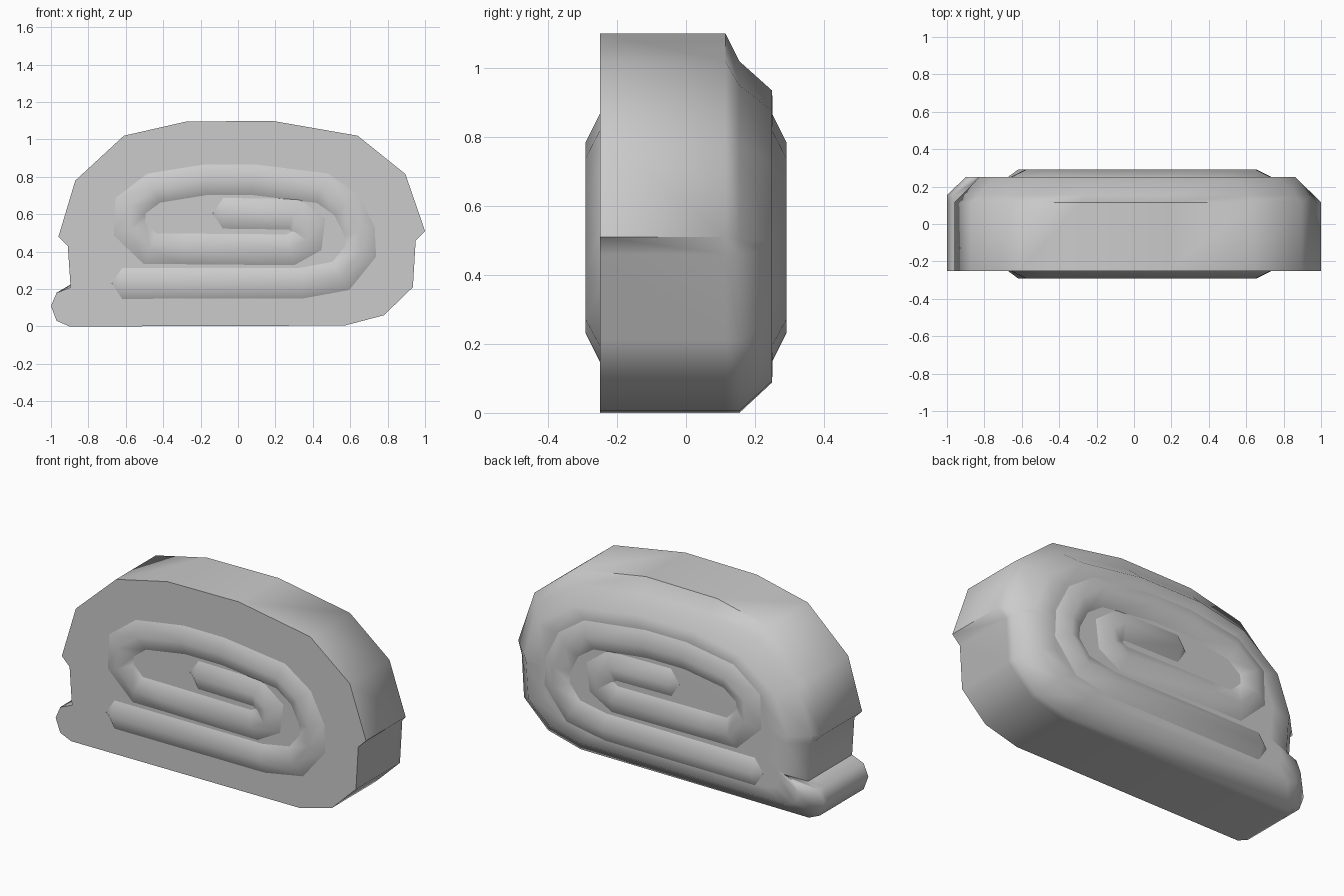
import bpy
import bmesh
import math
from mathutils import Vector

cube = bpy.data.objects.get("Cube")
if cube:
    bpy.data.objects.remove(cube, do_unlink=True)

# One plain grey for the whole model
grey = bpy.data.materials.new("plain_grey")
grey.use_nodes = True
colour = (0.6, 0.6, 0.6, 1)
grey.diffuse_color = colour
grey.node_tree.nodes["Principled BSDF"].inputs["Base Color"].default_value = colour


def finish(bm, name, angle):
    """Turn a bmesh into a named, smooth-shaded object."""
    mesh = bpy.data.meshes.new(name)
    bm.to_mesh(mesh)
    bm.free()
    mesh.materials.append(grey)
    obj = bpy.data.objects.new(name, mesh)
    bpy.context.collection.objects.link(obj)
    bpy.ops.object.select_all(action="DESELECT")
    obj.select_set(True)
    bpy.context.view_layer.objects.active = obj
    bpy.ops.object.shade_smooth_by_angle(angle=math.radians(angle))
    return obj


# Outline parts: base with its curled lip, and the covering layer over the top
lip = [(-.9, 0), (-.97, .03), (-1, .11), (-.97, .18), (-.895, .21), (-.91, .43)]
cover = [(-.96, .48), (-.87, .78), (-.61, 1.02), (-.28, 1.095), (.18, 1.1),
         (.64, 1.02), (.895, .815), (1, .51)]
cover_inner = [(-.92, .48), (-.83, .74), (-.58, .95), (-.26, 1.02), (.17, 1.02),
               (.61, .95), (.86, .77), (.96, .5)]
base = [(.95, .46), (.935, .21), (.78, .06), (.57, .005)]
outer = lip + cover + base
core = lip + cover_inner + base


def scaled(points, sx, sz, mid=.52):
    return [(x * sx, mid + (z - mid) * sz) for x, z in points]


def make_roll_body():
    """Loft the outline from the flat front to the bevelled back."""
    bm = bmesh.new()
    sections = [(-.25, outer), (.115, outer), (.155, core),
                (.25, scaled(core, .9, .83)), (.251, scaled(core, .78, .7))]
    rings = [[bm.verts.new((x, y, z)) for x, z in pts] for y, pts in sections]
    count = len(outer)
    for a, b in zip(rings, rings[1:]):
        for i in range(count):
            j = (i + 1) % count
            bm.faces.new((a[i], a[j], b[j], b[i]))
    bm.faces.new(rings[0])
    bm.faces.new(rings[-1])
    bmesh.ops.recalc_face_normals(bm, faces=bm.faces)
    return finish(bm, "roll_body", 62)


# Centre line of the raised swirl, from the outer end to the inner end
swirl = [(-.62, .23), (.34, .232), (.55, .27), (.655, .4), (.65, .51), (.58, .65),
         (.45, .74), (.08, .785), (-.17, .785), (-.45, .74), (-.575, .645),
         (-.58, .52), (-.47, .415), (-.3, .415), (.28, .41), (.37, .46),
         (.38, .54), (.3, .6), (-.08, .605)]


def make_swirl(name, side):
    """Ridge-shaped strip on the front (side -1) or back (side 1)."""
    bm = bmesh.new()
    path = [Vector(p) for p in swirl]
    half, low, high = .082, .25 * side, .291 * side
    steps = [(b - a).normalized() for a, b in zip(path, path[1:])]
    rows = []
    for i, p in enumerate(path):
        d0, d1 = steps[max(i - 1, 0)], steps[min(i, len(steps) - 1)]
        d = (d0 + d1).normalized()
        offset = Vector((-d.y, d.x)) * half / d.dot(d1)
        rows.append([bm.verts.new((q.x, y, q.y)) for q, y in
                     ((p + offset, low), (p, high), (p - offset, low))])
    for a, b in zip(rows, rows[1:]):
        for k in range(2):
            bm.faces.new((a[k], a[k + 1], b[k + 1], b[k]))
    # Pointed ends
    for row, p, d in ((rows[0], path[0], -steps[0]), (rows[-1], path[-1], steps[-1])):
        q = p + d * .055
        tip = bm.verts.new((q.x, low, q.y))
        for k in range(2):
            bm.faces.new((row[k], row[k + 1], tip))
    bm.normal_update()
    for f in bm.faces:
        if f.normal.y * side < 0:
            f.normal_flip()
    return finish(bm, name, 65)


make_roll_body()
make_swirl("front_swirl", -1)
make_swirl("back_swirl", 1)
